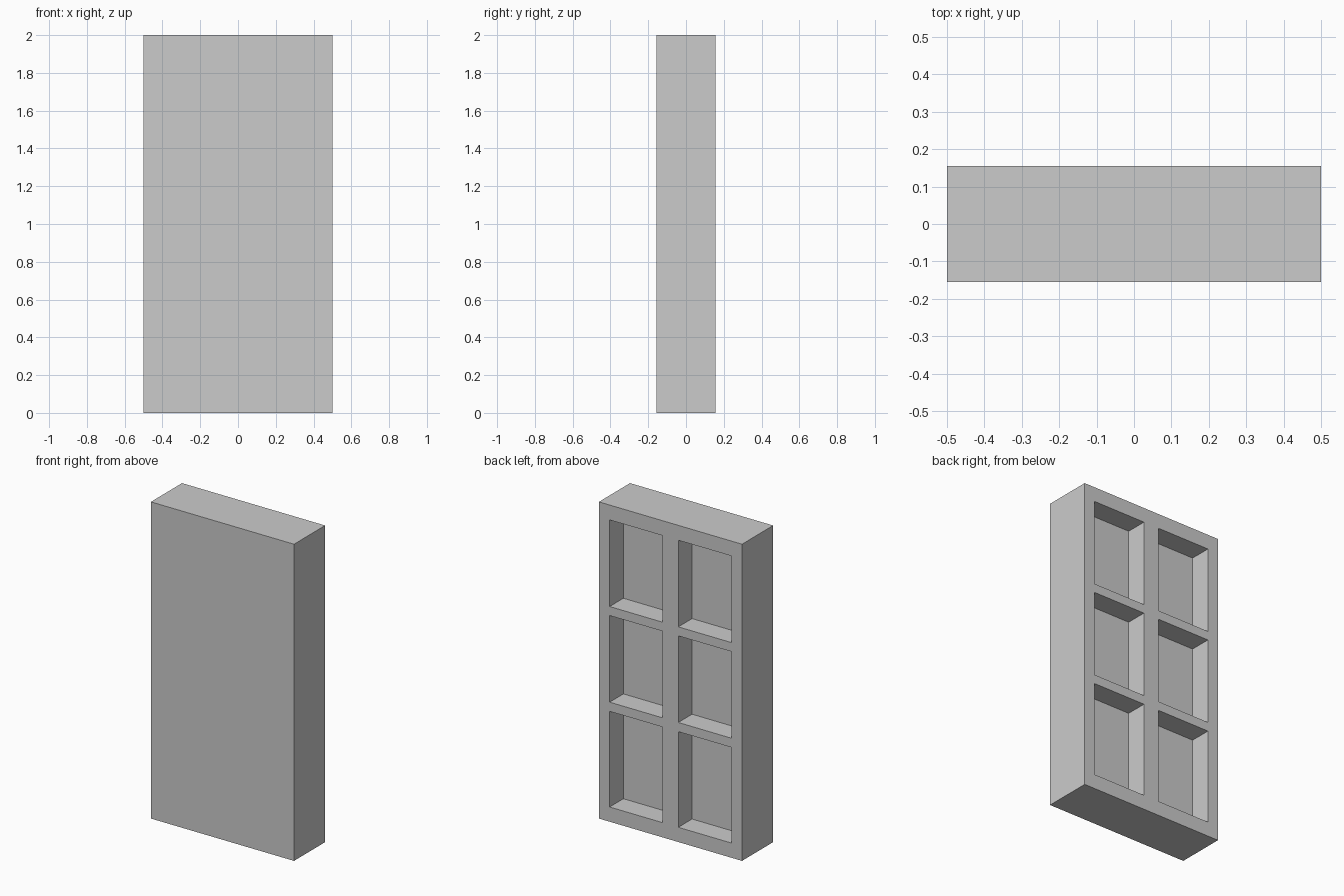
import bpy

if "Cube" in bpy.data.objects:
    bpy.data.objects.remove(bpy.data.objects["Cube"])

W, D, H = 1.0, 0.31, 2.0
POCKET_DEPTH = 0.137
BACK = D / 2


def box(name, x0, x1, y0, y1, z0, z1):
    bpy.ops.mesh.primitive_cube_add(
        size=1, location=((x0 + x1) / 2, (y0 + y1) / 2, (z0 + z1) / 2))
    ob = bpy.context.object
    ob.name = name
    ob.scale = (x1 - x0, y1 - y0, z1 - z0)
    bpy.ops.object.transform_apply(location=True, rotation=False, scale=True)
    return ob


# Solid slab with a plain front
panel = box("panel", -W / 2, W / 2, -D / 2, BACK, 0, H)

# Pockets in the back: two columns, three rows, the bottom row taller
cutters = []
for x0, x1 in ((-0.425, -0.055), (0.055, 0.425)):
    for z0, z1 in ((0.093, 0.697), (0.755, 1.302), (1.359, 1.906)):
        cutters.append(box("pocket_cutter", x0, x1,
                           BACK - POCKET_DEPTH, BACK + 0.1, z0, z1))

# Join the cutters and carve them out
bpy.ops.object.select_all(action='DESELECT')
for c in cutters:
    c.select_set(True)
bpy.context.view_layer.objects.active = cutters[0]
bpy.ops.object.join()
cutter = bpy.context.object
cutter.hide_render = True

mod = panel.modifiers.new("pockets", 'BOOLEAN')
mod.operation = 'DIFFERENCE'
mod.solver = 'EXACT'
mod.object = cutter
bpy.ops.object.select_all(action='DESELECT')
panel.select_set(True)
bpy.context.view_layer.objects.active = panel
bpy.ops.object.modifier_apply(modifier=mod.name)
bpy.data.objects.remove(cutter, do_unlink=True)
